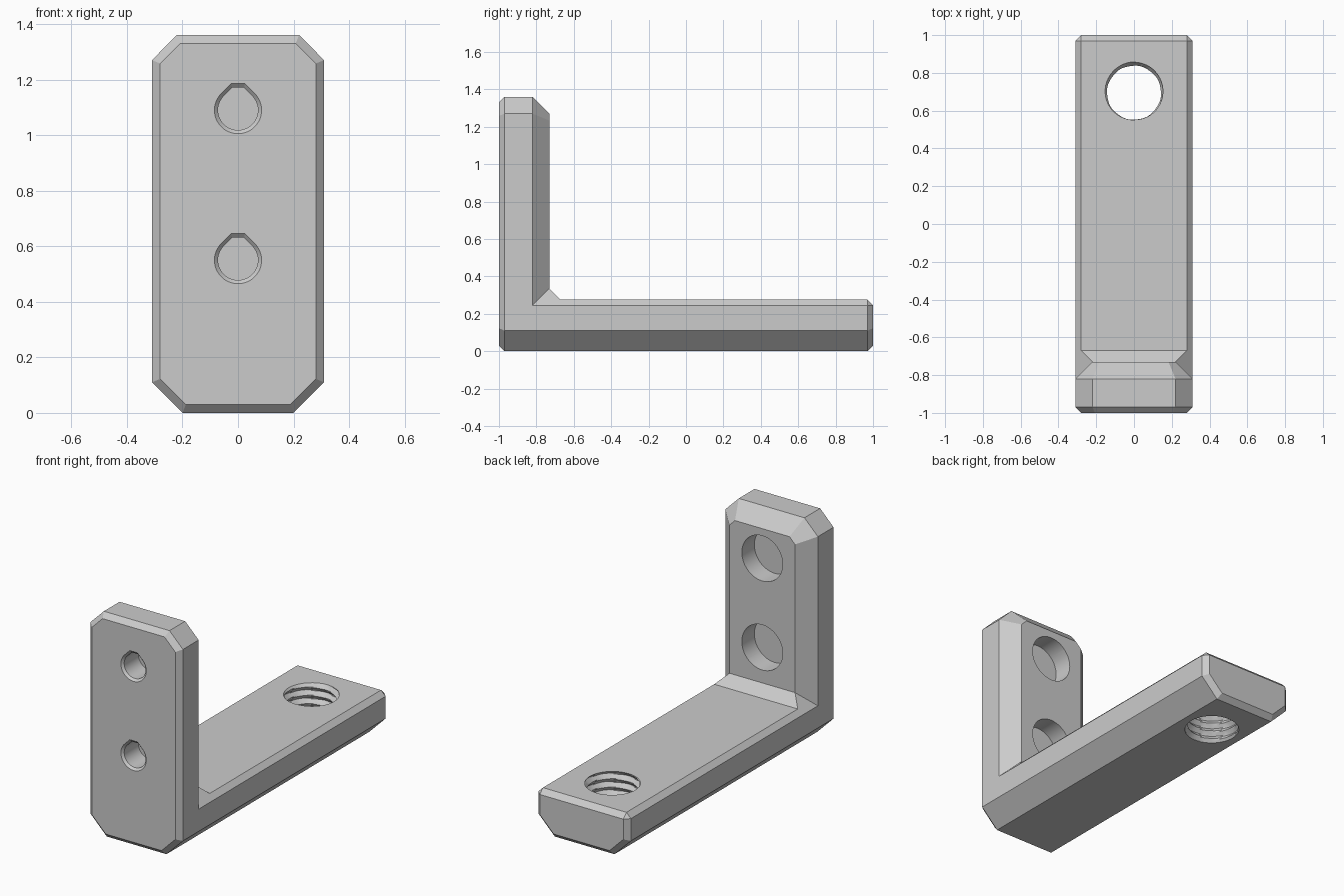
import bpy, bmesh
from math import cos, sin, tau, pi, sqrt, radians

if "Cube" in bpy.data.objects:
    bpy.data.objects.remove(bpy.data.objects["Cube"], do_unlink=True)

W = 0.31         # half width
TALL = 1.36      # wall height
THICK = 0.275    # base thickness
EDGE = 0.03      # small bevel
BIG = 0.09       # large bevel
LOW = 0.11       # bottom corner bevel


def link(name, bm):
    mesh = bpy.data.meshes.new(name)
    bm.to_mesh(mesh)
    bm.free()
    ob = bpy.data.objects.new(name, mesh)
    bpy.context.collection.objects.link(ob)
    return ob


def hull(name, points):
    """Convex solid around a set of points."""
    bm = bmesh.new()
    verts = [bm.verts.new(p) for p in points]
    out = bmesh.ops.convex_hull(bm, input=verts)
    inside = {v for v in out["geom_interior"] if isinstance(v, bmesh.types.BMVert)}
    bmesh.ops.delete(bm, geom=list(inside), context='VERTS')
    bmesh.ops.dissolve_limit(bm, angle_limit=radians(0.5), verts=bm.verts, edges=bm.edges)
    bmesh.ops.recalc_face_normals(bm, faces=bm.faces)
    return link(name, bm)


def combine(target, other, operation):
    """Apply a boolean and drop the helper."""
    mod = target.modifiers.new("join", 'BOOLEAN')
    mod.operation, mod.solver, mod.object = operation, 'EXACT', other
    bpy.context.view_layer.objects.active = target
    bpy.ops.object.modifier_apply(modifier=mod.name)
    bpy.data.objects.remove(other, do_unlink=True)


def mirrored(points):
    return [(s * x, y, z) for x, y, z in points for s in (1, -1)]


def outline(y, d, top, corner):
    """Half outline at depth y, offset inward by d."""
    k = d * (sqrt(2) - 1)
    return [(W - LOW - k, y, d), (W - d, y, LOW + k),
            (W - d, y, top - corner - k), (W - corner - k, y, top - d)]


# Upright wall with a fine front bevel and a broad inner bevel
layers = ((-1, EDGE), (-1 + EDGE, 0), (-0.82, 0), (-0.73, BIG))
bracket = hull("angle_bracket", mirrored(
    [p for y, d in layers for p in outline(y, d, TALL, BIG)]))

# Horizontal base arm
k = EDGE * (sqrt(2) - 1)
arm_end = [(W - LOW - k, 1, EDGE), (W - EDGE, 1, LOW + k), (W - EDGE, 1, THICK - EDGE)]
arm = hull("base_arm", mirrored(
    outline(-0.9, 0, THICK, EDGE) + outline(1 - EDGE, 0, THICK, EDGE) + arm_end))
combine(bracket, arm, 'UNION')

# Sloped fillet in the inner corner
fillet = hull("corner_fillet", mirrored(
    [(W, -0.82, 0.245), (W - BIG, -0.73, 0.335), (W - EDGE, -0.67, THICK), (0.2, -0.85, 0.15)]))
combine(bracket, fillet, 'UNION')


def drop(y, r, z):
    """Round hole section with a truncated pointed roof."""
    ring = [(r * cos(i * tau / 48), y, z + r * sin(i * tau / 48)) for i in range(48)]
    roof = 1.12 * r
    return ring + [(s * (r * sqrt(2) - roof), y, z + roof) for s in (1, -1)]


def disc(y, r, z):
    return [(r * cos(i * tau / 48), y, z + r * sin(i * tau / 48)) for i in range(48)]


# Screw holes: through hole, front countersink and rear counterbore
for z in (0.55, 1.09):
    for cutter in (drop(-1.1, 0.072, z) + drop(-0.6, 0.072, z),
                   drop(-1.005, 0.09, z) + drop(-0.985, 0.07, z),
                   disc(-0.85, 0.137, z) + disc(-0.6, 0.137, z)):
        combine(bracket, hull("hole_cutter", cutter), 'DIFFERENCE')

# Threaded hole: helical lathe used as a cutter
PITCH, SEG, STEP = 0.05, 48, 8
bm = bmesh.new()
rings = []
for j in range(56):
    z = -0.03 + j * PITCH / STEP
    ring = []
    for i in range(SEG):
        a = i * tau / SEG
        phase = ((z - THICK) / PITCH - (a - pi / 2) / tau) % 1
        r = 0.142 + 0.022 * abs(2 * phase - 1)
        ring.append(bm.verts.new((r * cos(a), 0.695 + r * sin(a), z)))
    rings.append(ring)
for lo, hi in zip(rings, rings[1:]):
    for i in range(SEG):
        n = (i + 1) % SEG
        bm.faces.new((lo[i], lo[n], hi[n], hi[i]))
bm.faces.new(rings[0][::-1])
bm.faces.new(rings[-1])
combine(bracket, link("thread_cutter", bm), 'DIFFERENCE')

# Tidy coplanar seams
bm = bmesh.new()
bm.from_mesh(bracket.data)
bmesh.ops.remove_doubles(bm, verts=bm.verts, dist=0.0001)
bmesh.ops.dissolve_limit(bm, angle_limit=radians(0.3), verts=bm.verts, edges=bm.edges)
bm.to_mesh(bracket.data)
bm.free()

# Single grey finish
grey = bpy.data.materials.new("plain_grey")
grey.use_nodes = True
colour = (0.6, 0.6, 0.6, 1)
grey.diffuse_color = colour
grey.node_tree.nodes["Principled BSDF"].inputs["Base Color"].default_value = colour
bracket.data.materials.clear()
bracket.data.materials.append(grey)
for poly in bracket.data.polygons:
    poly.material_index = 0

bpy.ops.object.select_all(action='DESELECT')
bracket.select_set(True)
bpy.context.view_layer.objects.active = bracket
bpy.ops.object.shade_smooth_by_angle(angle=radians(20))
